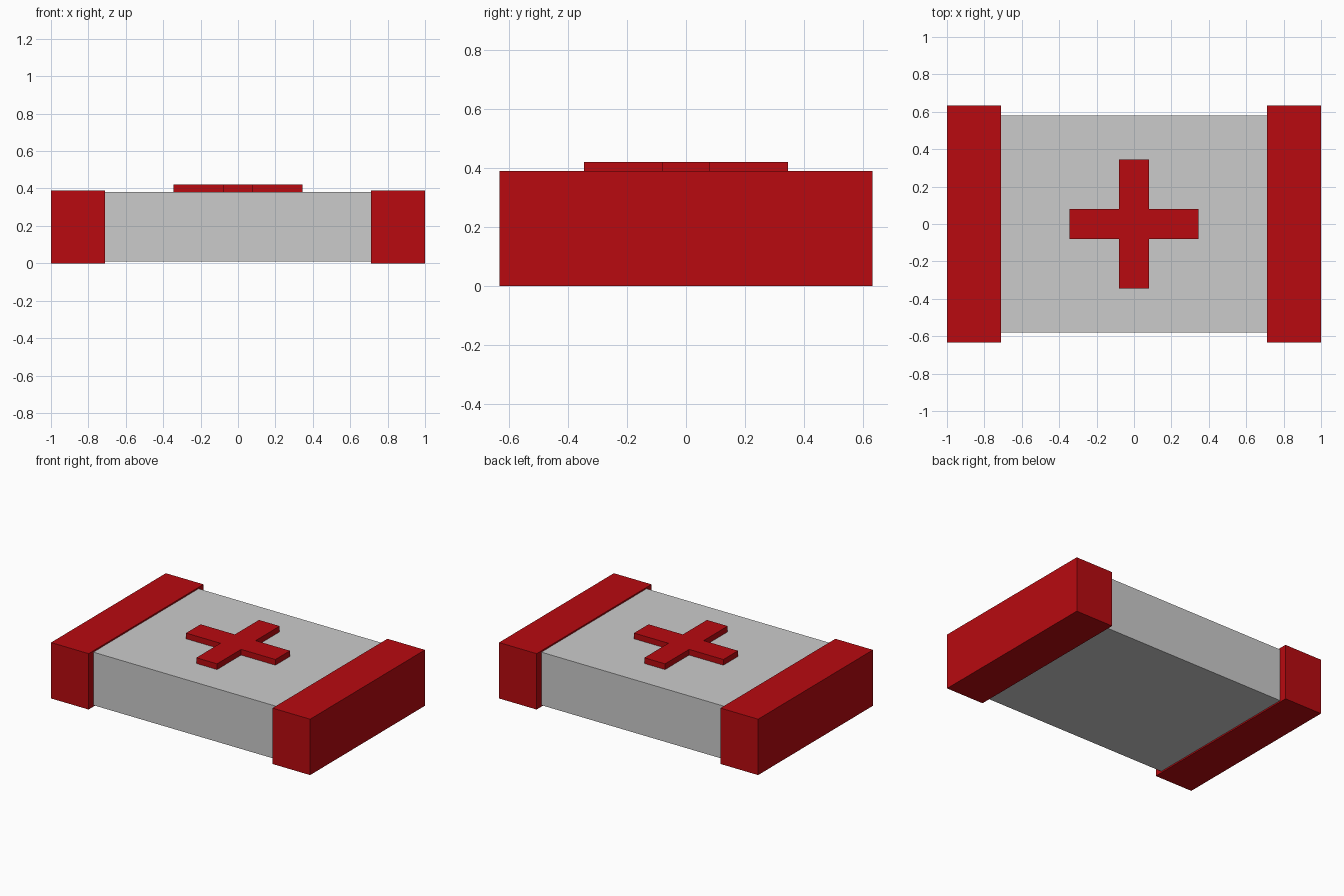
import bpy, bmesh

if "Cube" in bpy.data.objects:
    bpy.data.objects.remove(bpy.data.objects["Cube"])

red = bpy.data.materials.new("red")
red.diffuse_color = (0.48, 0.003, 0.005, 1)
red.use_nodes = True
red.node_tree.nodes["Principled BSDF"].inputs["Base Color"].default_value = red.diffuse_color


def prism(name, outline, z0, z1, material=None):
    """Extrude a flat outline from z0 up to z1."""
    bm = bmesh.new()
    face = bm.faces.new([bm.verts.new((x, y, z0)) for x, y in outline])
    top = bmesh.ops.extrude_face_region(bm, geom=[face])["geom"]
    bmesh.ops.translate(bm, vec=(0, 0, z1 - z0),
                        verts=[v for v in top if isinstance(v, bmesh.types.BMVert)])
    bmesh.ops.recalc_face_normals(bm, faces=bm.faces)
    mesh = bpy.data.meshes.new(name)
    bm.to_mesh(mesh)
    bm.free()
    if material:
        mesh.materials.append(material)
    obj = bpy.data.objects.new(name, mesh)
    bpy.context.collection.objects.link(obj)
    return obj


def rect(x0, x1, y):
    return [(x0, -y), (x1, -y), (x1, y), (x0, y)]


# Grey case body, running slightly into the end caps
prism("case_body", rect(-0.72, 0.72, 0.58), 0.01, 0.38)

# Red end caps, a little larger than the body all round
prism("left_end_cap", rect(-1.0, -0.71, 0.633), 0, 0.39, red)
prism("right_end_cap", rect(0.71, 1.0, 0.633), 0, 0.39, red)

# Raised cross on the lid: one arm turned four times by 90 degrees
w, r = 0.08, 0.345
cross = []
arm = [(w, -w), (r, -w), (r, w)]
for _ in range(4):
    cross += arm
    arm = [(-y, x) for x, y in arm]
prism("lid_cross", cross, 0.375, 0.42, red)
